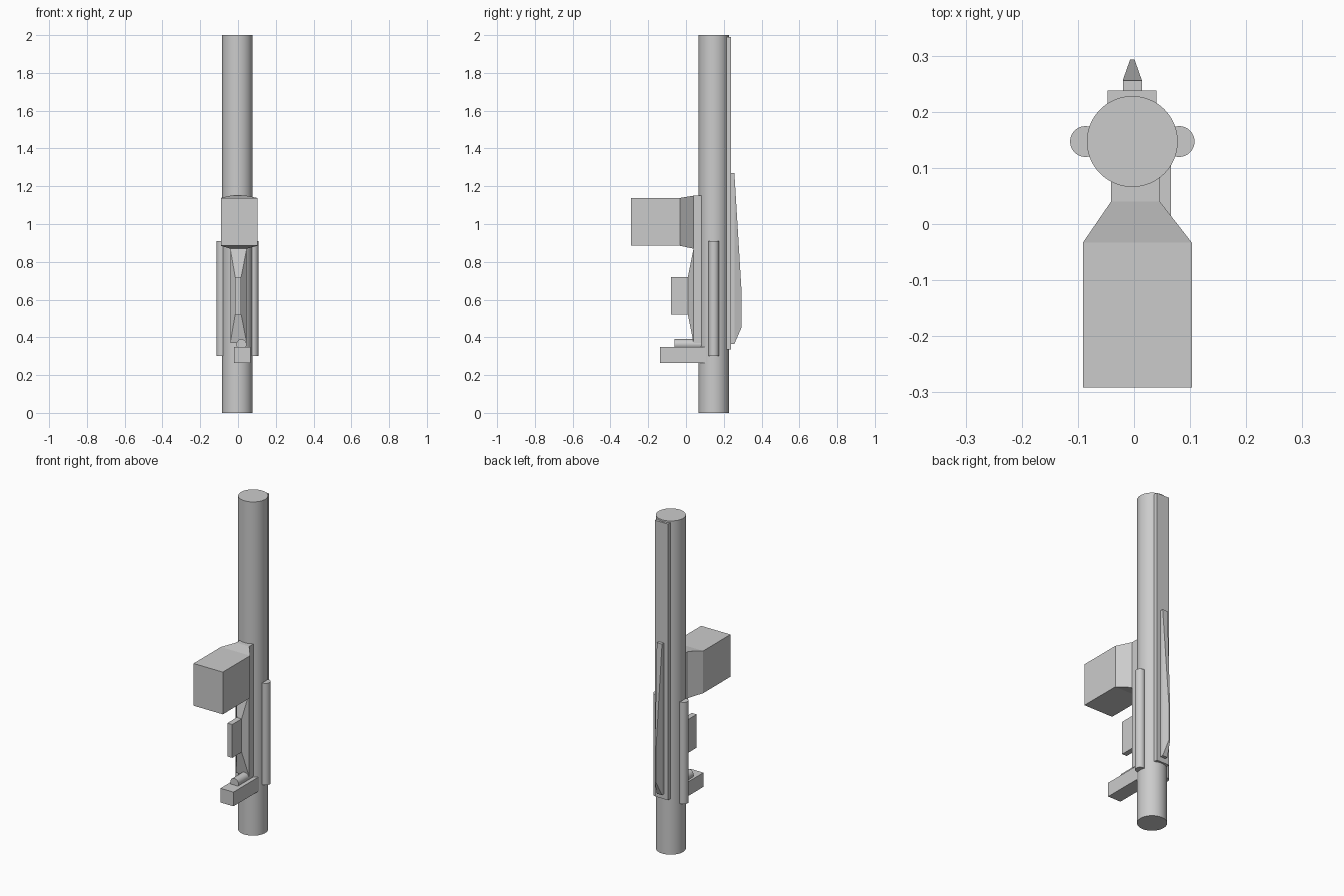
import bpy
import bmesh
import math
from mathutils import Matrix

if "Cube" in bpy.data.objects:
    bpy.data.objects.remove(bpy.data.objects["Cube"])

grey = bpy.data.materials.new("plain grey")
grey.diffuse_color = (0.6, 0.6, 0.6, 1.0)
grey.use_nodes = True
grey.node_tree.nodes["Principled BSDF"].inputs["Base Color"].default_value = grey.diffuse_color


def finish(name, bm, smooth=False):
    bmesh.ops.recalc_face_normals(bm, faces=bm.faces[:])
    mesh = bpy.data.meshes.new(name)
    bm.to_mesh(mesh)
    bm.free()
    mesh.materials.append(grey)
    obj = bpy.data.objects.new(name, mesh)
    bpy.context.collection.objects.link(obj)
    if smooth:
        bpy.ops.object.select_all(action='DESELECT')
        obj.select_set(True)
        bpy.context.view_layer.objects.active = obj
        bpy.ops.object.shade_smooth_by_angle(angle=math.radians(30))
    return obj


def loft(name, sections):
    """Solid through rectangles (y, x0, x1, z0, z1) placed along y."""
    bm = bmesh.new()
    rings = [[bm.verts.new(p) for p in
              ((x0, y, z0), (x1, y, z0), (x1, y, z1), (x0, y, z1))]
             for y, x0, x1, z0, z1 in sections]
    for a, b in zip(rings, rings[1:]):
        for i in range(4):
            j = (i + 1) % 4
            bm.faces.new((a[i], a[j], b[j], b[i]))
    bm.faces.new(rings[0])
    bm.faces.new(rings[-1])
    return finish(name, bm)


def rod(name, centre, radius, length, sides, along_y=False):
    bm = bmesh.new()
    turn = Matrix.Rotation(math.pi / 2, 4, 'X') if along_y else Matrix()
    bmesh.ops.create_cone(bm, cap_ends=True, segments=sides, radius1=radius,
                          radius2=radius, depth=length,
                          matrix=Matrix.Translation(centre) @ turn)
    return finish(name, bm, smooth=True)


CX, CY = -0.003, 0.147

# Main tube and the two thin side rods
rod("main_tube", (CX, CY, 1.0), 0.081, 2.0, 64)
for side, label in ((-1, "left"), (1, "right")):
    rod(label + "_side_rod", (CX + side * 0.0835, CY, 0.605), 0.0275, 0.61, 32)

# Long flat rail on the back, with a tapered fin on it
loft("back_rail", [(0.212, -0.047, 0.040, 0.335, 1.99),
                   (0.238, -0.047, 0.040, 0.335, 1.99)])
loft("back_fin", [(0.230, -0.020, 0.014, 0.365, 1.27),
                  (0.256, -0.020, 0.014, 0.365, 1.27),
                  (0.293, -0.007, 0.001, 0.45, 0.66)])

# Front strip, box head with its tapered neck, and the grip below
loft("front_strip", [(0.040, -0.041, 0.046, 0.37, 1.15),
                     (0.100, -0.041, 0.046, 0.37, 1.15)])
loft("box_head", [(-0.291, -0.091, 0.103, 0.885, 1.138),
                  (-0.033, -0.091, 0.103, 0.885, 1.138),
                  (0.040, -0.041, 0.046, 0.87, 1.15)])
loft("grip", [(-0.079, -0.015, 0.017, 0.52, 0.72),
              (0.010, -0.015, 0.017, 0.52, 0.72),
              (0.040, -0.041, 0.046, 0.37, 0.87)])

# Lower bar with a small round pin lying on top
loft("lower_bar", [(-0.137, -0.020, 0.066, 0.265, 0.35),
                   (0.110, -0.020, 0.066, 0.265, 0.35)])
rod("lower_pin", (0.018, 0.015, 0.363), 0.027, 0.15, 24, along_y=True)
